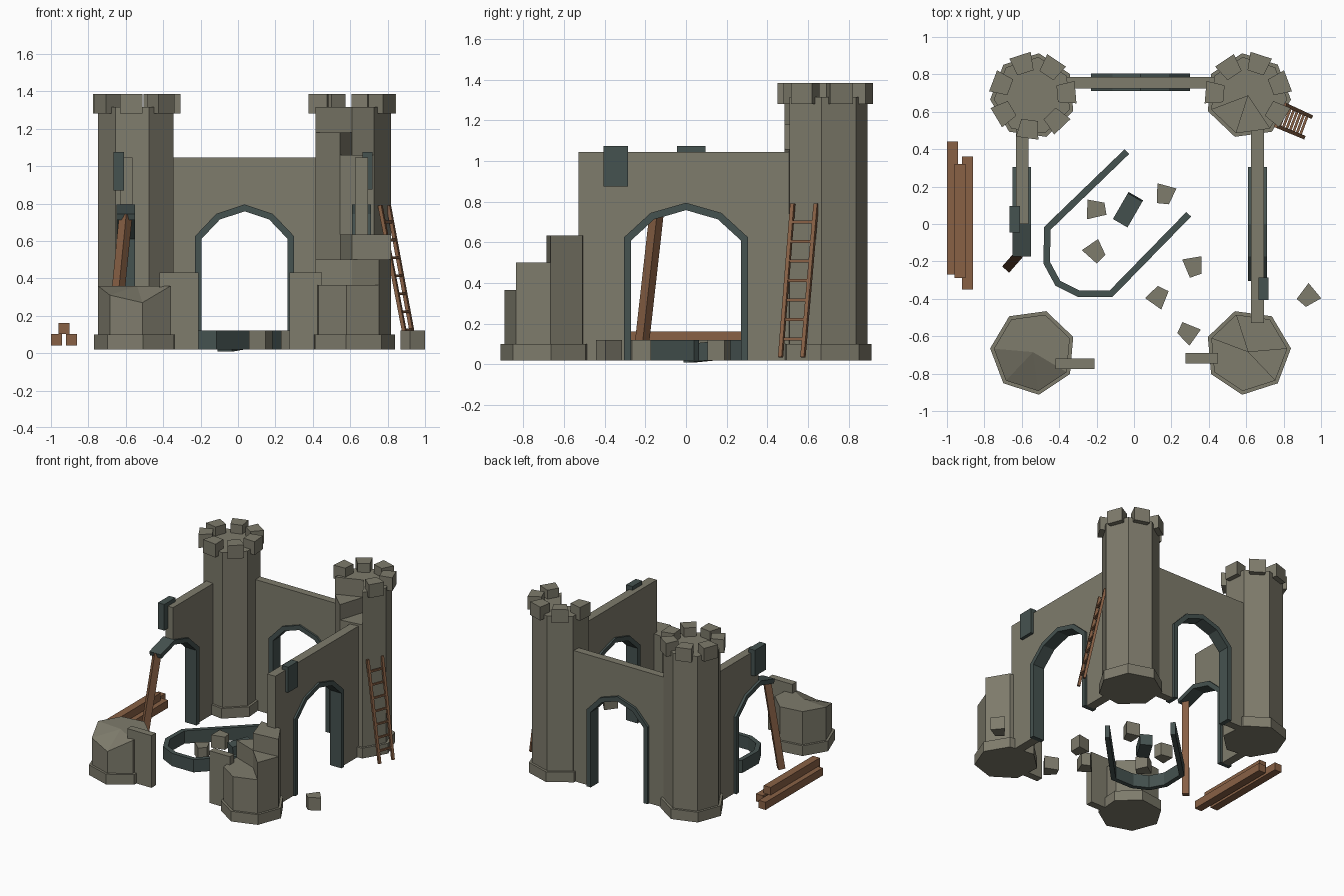
import bpy, bmesh, math
from mathutils import Vector

if "Cube" in bpy.data.objects:
    bpy.data.objects.remove(bpy.data.objects["Cube"])


def material(name, rgb):
    m = bpy.data.materials.new(name)
    m.diffuse_color = (*rgb, 1)
    m.use_nodes = True
    m.node_tree.nodes["Principled BSDF"].inputs["Base Color"].default_value = m.diffuse_color
    return m


STONE = material("stone", (0.21, 0.20, 0.15))
DARK = material("dark_stone", (0.06, 0.085, 0.08))
WOOD = material("wood", (0.25, 0.12, 0.06))
Z0 = 0.02


def finish(name, bm, mat):
    bmesh.ops.recalc_face_normals(bm, faces=bm.faces)
    me = bpy.data.meshes.new(name)
    bm.to_mesh(me)
    bm.free()
    ob = bpy.data.objects.new(name, me)
    me.materials.append(mat)
    bpy.context.collection.objects.link(ob)
    return ob


def add_prism(bm, pts, lo, hi, axis="z"):
    """Extrude a 2D outline along an axis; hi may be a list of heights."""
    place = {"z": lambda a, b, c: (a, b, c), "y": lambda a, b, c: (a, c, b),
             "x": lambda a, b, c: (c, a, b)}[axis]
    n = len(pts)
    his = hi if isinstance(hi, list) else [hi] * n
    v0 = [bm.verts.new(place(a, b, lo)) for a, b in pts]
    v1 = [bm.verts.new(place(p[0], p[1], h)) for p, h in zip(pts, his)]
    for i in range(n):
        j = (i + 1) % n
        bm.faces.new((v0[i], v0[j], v1[j], v1[i]))
    bm.faces.new(v0)
    if isinstance(hi, list):
        # fan the uneven top from its centre
        c = bm.verts.new(place(sum(p[0] for p in pts) / n, sum(p[1] for p in pts) / n, max(hi)))
        for i in range(n):
            bm.faces.new((v1[i], v1[(i + 1) % n], c))
    else:
        bm.faces.new(v1)


def prism(name, pts, lo, hi, mat=STONE, axis="z"):
    bm = bmesh.new()
    add_prism(bm, pts, lo, hi, axis)
    return finish(name, bm, mat)


def rect(x0, x1, y0, y1):
    return [(x0, y0), (x1, y0), (x1, y1), (x0, y1)]


def box(name, x, y, z, mat=STONE):
    return prism(name, rect(*x, *y), z[0], z[1], mat)


def beam(name, a, b, w, mat=WOOD):
    a, b = Vector(a), Vector(b)
    ob = prism(name, rect(-w / 2, w / 2, -w / 2, w / 2), 0, (b - a).length, mat)
    ob.location = a
    ob.rotation_mode = "QUATERNION"
    ob.rotation_quaternion = (b - a).to_track_quat("Z", "Y")
    return ob


def ribbon(pts, t):
    """Closed outline of a path thickened by t to its right side."""
    ps = [Vector(p) for p in pts]
    inner = []
    for i, p in enumerate(ps):
        d1 = (p - ps[i - 1]).normalized() if i else (ps[1] - p).normalized()
        d2 = (ps[i + 1] - p).normalized() if i < len(ps) - 1 else d1
        n1, n2 = Vector((d1.y, -d1.x)), Vector((d2.y, -d2.x))
        m = (n1 + n2).normalized()
        inner.append(p + m * t / m.dot(n1))
    return [tuple(p) for p in ps + inner[::-1]]


# Seven-sided towers, mirrored into the four corners
def ring(cx, cy, sx, sy, r):
    a = [math.radians(5) + k * math.tau / 7 for k in range(7)]
    return [(cx + sx * r * math.cos(t), cy + sy * r * math.sin(t)) for t in a]


def tower(name, cx, cy, sx, sy, heights):
    prism(name + "_base", ring(cx, cy, sx, sy, 0.23), Z0, 0.10)
    pts = ring(cx, cy, sx, sy, 0.21)
    if len(set(heights)) == 1:
        prism(name + "_shaft", pts, Z0, heights[0])
    else:
        # broken shaft: one wedge per side, each with its own height
        bm = bmesh.new()
        for k, h in enumerate(heights):
            add_prism(bm, [(cx, cy), pts[k], pts[(k + 1) % 7]], Z0, h)
        finish(name + "_shaft", bm, STONE)
    # battlements on the sides still standing
    bm = bmesh.new()
    for k, h in enumerate(heights):
        if h < FULL:
            continue
        t = math.radians(5) + (k + 0.5) * math.tau / 7
        c, s = math.cos(t), math.sin(t)
        add_prism(bm, [(cx + sx * (u * c - v * s), cy + sy * (u * s + v * c))
                       for u, v in ((0.13, -0.045), (0.228, -0.06), (0.228, 0.06), (0.13, 0.045))],
                  1.28, 1.385)
    if bm.verts:
        finish(name + "_battlements", bm, STONE)
    else:
        bm.free()


FULL = 1.315
LX, RX, TY = -0.54, 0.61, 0.685
tower("back_left_tower", LX, TY, -1, -1, [FULL] * 7)
tower("back_right_tower", RX, TY, 1, -1, [FULL, 1.06, 1.18] + [FULL] * 4)
tower("front_right_tower", RX, -TY, 1, 1, [0.635, 0.635, 0.5, 0.365, 0.365, 0.365, 0.5])
prism("front_left_tower_base", ring(LX, -TY, -1, 1, 0.23), Z0, 0.10)
prism("front_left_tower_stump", ring(LX, -TY, -1, 1, 0.21), Z0,
      [0.36, 0.36, 0.36, 0.36, 0.36, 0.27, 0.31])


# Walls with faceted arches and projecting arch frames
def arch(c, w):
    half = [(w, Z0), (w, 0.625), (w * 0.57, 0.745)]
    return [(c - a, z) for a, z in half] + [(c, 0.795)] + [(c + a, z) for a, z in half[::-1]]


WALL = 1.045
back, side = arch(0.035, 0.265), arch(0, 0.305)
prism("back_wall", [(-0.36, Z0), *back, (0.43, Z0), (0.43, WALL), (-0.36, WALL)], 0.725, 0.785, axis="y")
prism("back_arch", ribbon(back, 0.035), 0.71, 0.805, DARK, "y")
prism("right_wall", [(-0.53, Z0), *side, (0.52, Z0), (0.52, WALL), (-0.53, WALL)], 0.625, 0.695, axis="x")
prism("right_arch", ribbon(side, 0.035), 0.61, 0.71, DARK, "x")
prism("left_broken_wall", [*side[3:], (0.52, Z0), (0.52, WALL), (0, WALL)], -0.63, -0.565, axis="x")
prism("left_broken_arch", ribbon(side[2:], 0.035), -0.65, -0.55, DARK, "x")
box("front_left_wall_stub", (-0.42, -0.21), (-0.775, -0.72), (Z0, 0.43))
box("front_right_wall_stub", (0.275, 0.45), (-0.745, -0.69), (Z0, 0.43))

# Dark slabs hanging on the walls
box("left_wall_slab", (-0.665, -0.61), (-0.045, 0.095), (0.87, 1.075), DARK)
box("right_wall_slab", (0.665, 0.72), (-0.405, -0.285), (0.875, 1.075), DARK)

# Fallen arch lying in the yard
prism("fallen_arch", ribbon([(0.305, 0.04), (-0.115, -0.39), (-0.30, -0.39), (-0.42, -0.33),
                             (-0.485, -0.21), (-0.48, -0.015), (-0.05, 0.40)], 0.035), Z0, 0.12, DARK)

# Rubble blocks: x, y, turn in degrees
for i, (x, y, turn) in enumerate([(-0.2, 0.08, 95), (0.165, 0.155, -10), (-0.205, -0.15, 40),
                                  (0.32, -0.23, 15), (0.13, -0.385, 150), (0.285, -0.58, -120),
                                  (0.93, -0.39, -45)]):
    ob = prism("rubble_%d" % (i + 1), [(-0.035, -0.05), (0.03, -0.045), (0.055, 0.045), (-0.05, 0.055)], 0, 0.1)
    ob.location = (x, y, Z0)
    ob.rotation_euler.z = math.radians(turn)
block = box("fallen_dark_block", (-0.045, 0.045), (-0.08, 0.08), (0, 0.09), DARK)
block.location = (-0.03, 0.08, 0.015)
block.rotation_euler = (math.radians(5), 0, math.radians(-30))

# Timber: arch prop, plank stack and ladder
beam("arch_prop", (-0.67, -0.225, 0.03), (-0.60, -0.145, 0.74), 0.05)
for i, (x, y, z) in enumerate([((-1, -0.94), (-0.27, 0.44), 0.042), ((-0.92, -0.86), (-0.35, 0.36), 0.042),
                               ((-0.96, -0.90), (-0.29, 0.32), 0.102)]):
    box("plank_%d" % (i + 1), x, y, (z, z + 0.06), WOOD)
rails = [(Vector((0.945, 0.575, 0.035)), Vector((0.805, 0.64, 0.79))),
         (Vector((0.905, 0.465, 0.035)), Vector((0.76, 0.525, 0.79)))]
for i, (a, b) in enumerate(rails):
    beam("ladder_rail_%d" % (i + 1), a, b, 0.02)
for i in range(7):
    f = 0.12 + i * 0.127
    beam("ladder_rung_%d" % (i + 1), *[a.lerp(b, f) for a, b in rails], 0.014)
